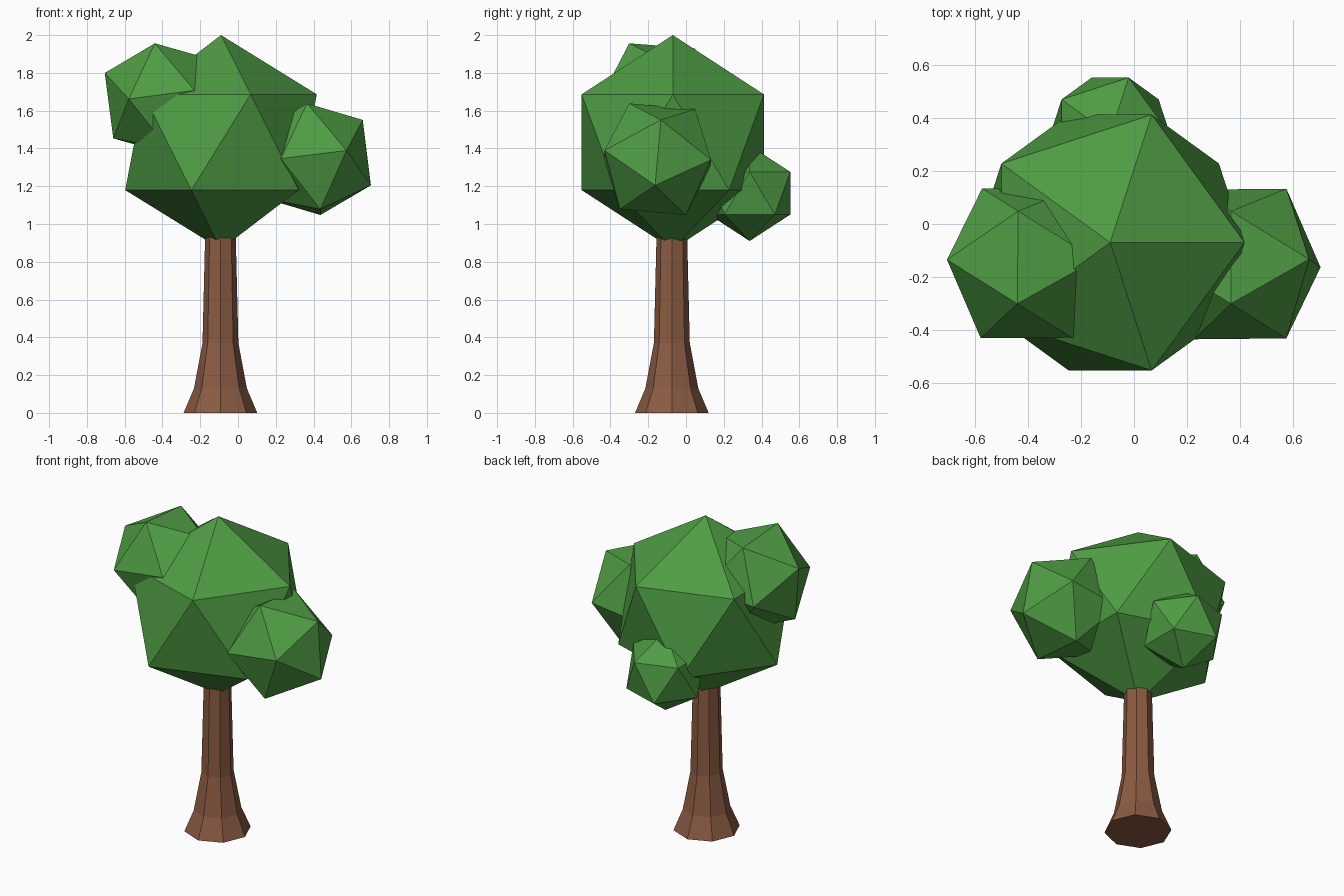
import bpy, bmesh, math
from mathutils import Vector, Matrix

if "Cube" in bpy.data.objects:
    bpy.data.objects.remove(bpy.data.objects["Cube"])


def material(name, rgb):
    m = bpy.data.materials.new(name)
    m.diffuse_color = (*rgb, 1)
    m.use_nodes = True
    m.node_tree.nodes["Principled BSDF"].inputs["Base Color"].default_value = m.diffuse_color
    return m


green = material("leaf green", (0.078, 0.335, 0.057))
brown = material("bark brown", (0.26, 0.105, 0.056))


def finish(bm, name, mat):
    bmesh.ops.recalc_face_normals(bm, faces=bm.faces)
    me = bpy.data.meshes.new(name)
    bm.to_mesh(me)
    bm.free()
    me.materials.append(mat)
    ob = bpy.data.objects.new(name, me)
    bpy.context.collection.objects.link(ob)


def leaf_clump(name, centre, radius, pole=(0, 0, 1), side=(1, 0, 0)):
    """Icosahedron whose top vertex points to pole, with a neighbour towards side."""
    z = Vector(pole).normalized()
    x = Vector(side)
    x = (x - z * x.dot(z)).normalized()
    y = z.cross(x)
    rot = Matrix((x, y, z)).transposed().to_4x4()
    bm = bmesh.new()
    bmesh.ops.create_icosphere(bm, subdivisions=1, radius=radius,
                               matrix=Matrix.Translation(centre) @ rot)
    finish(bm, name, green)


# Trunk: eight-sided, flaring towards the ground
bm = bmesh.new()
profile = [(0.195, 0), (0.14, 0.13), (0.095, 0.37), (0.08, 0.98)]
rings = [[bm.verts.new((-0.093 + r * math.cos(i * math.pi / 4),
                        -0.075 + r * math.sin(i * math.pi / 4), z))
          for i in range(8)] for r, z in profile]
for a, b in zip(rings, rings[1:]):
    for i in range(8):
        j = (i + 1) % 8
        bm.faces.new((a[i], a[j], b[j], b[i]))
bm.faces.new(rings[0][::-1])
bm.faces.new(rings[-1])
finish(bm, "trunk", brown)

# Crown and its three side clumps
leaf_clump("main_crown", (-0.09, -0.07, 1.433), 0.567)
leaf_clump("back_clump", (-0.09, 0.337, 1.163), 0.253)
leaf_clump("left_clump", (-0.402, -0.148, 1.663), 0.333,
           (-0.038, -0.152, 0.292), (-0.303, 0.013, 0.137))
leaf_clump("right_clump", (0.401, -0.151, 1.343), 0.333,
           (-0.035, -0.149, 0.294), (0.257, 0.016, 0.21))
